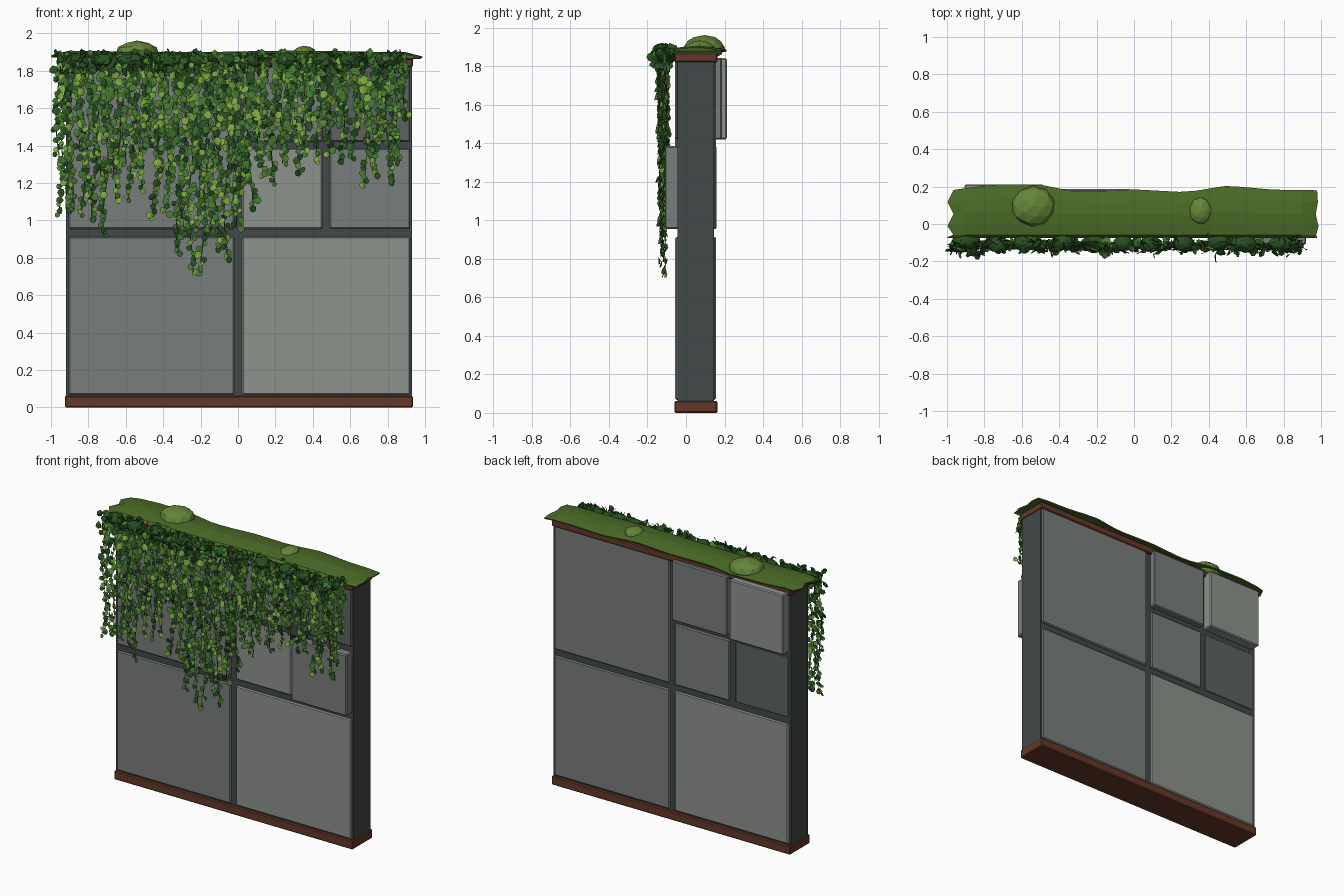
import bpy, bmesh, math, random
from mathutils import Vector, Matrix, Euler

if "Cube" in bpy.data.objects:
    bpy.data.objects.remove(bpy.data.objects["Cube"])

random.seed(7)


def mat(name, r, g, b):
    m = bpy.data.materials.new(name)
    m.diffuse_color = (r, g, b, 1)
    m.use_nodes = True
    m.node_tree.nodes["Principled BSDF"].inputs["Base Color"].default_value = m.diffuse_color
    return m


CORE = mat("dark_slate", 0.055, 0.065, 0.065)
STONE = [mat("stone_mid", 0.19, 0.21, 0.20), mat("stone_light", 0.27, 0.29, 0.26),
         mat("stone_dark", 0.11, 0.125, 0.12)]
RUST = mat("rust", 0.13, 0.04, 0.02)
MOSS = mat("moss", 0.07, 0.15, 0.02)
MOUND = mat("moss_light", 0.13, 0.24, 0.04)
LEAF = [mat("leaf_dark", 0.02, 0.08, 0.015), mat("leaf_mid", 0.06, 0.19, 0.03),
        mat("leaf_light", 0.2, 0.4, 0.05)]


def finish(bm, name, material):
    me = bpy.data.meshes.new(name)
    bm.to_mesh(me)
    bm.free()
    me.materials.append(material)
    ob = bpy.data.objects.new(name, me)
    bpy.context.collection.objects.link(ob)
    return ob


def box(name, x, y, z, material, bevel=0.0):
    bm = bmesh.new()
    bmesh.ops.create_cube(bm, size=1)
    for v in bm.verts:
        for i, (a, b) in enumerate((x, y, z)):
            v.co[i] = a if v.co[i] < 0 else b
    if bevel:
        bmesh.ops.bevel(bm, geom=bm.edges[:], offset=bevel, segments=1, affect='EDGES')
    return finish(bm, name, material)


def interp(pts, x):
    for (x0, z0), (x1, z1) in zip(pts, pts[1:]):
        if x <= x1:
            return z0 + (z1 - z0) * max(0, x - x0) / (x1 - x0)
    return pts[-1][1]


# wall core and rusty rails
box("wall_core", (-0.92, 0.93), (-0.045, 0.145), (0.005, 1.865), CORE)
box("base_rail", (-0.925, 0.935), (-0.06, 0.163), (0, 0.062), RUST, 0.006)
box("top_rail", (-0.925, 0.935), (-0.06, 0.163), (1.82, 1.87), RUST, 0.006)

# stone panels: x range, z range, surface y, stone shade
A, B, C, D = (-0.905, -0.02), (0.022, 0.92), (0.022, 0.452), (0.49, 0.92)
E, F = (-0.905, -0.485), (-0.45, -0.02)
LOW, HIGH, MID, TOP = (0.068, 0.912), (0.955, 1.84), (0.955, 1.385), (1.42, 1.842)
front = [(A, LOW, -0.056, 0), (B, LOW, -0.056, 1), (A, HIGH, -0.056, 0), (C, MID, -0.056, 1),
         (D, MID, -0.11, 0), (C, TOP, -0.056, 0), (D, TOP, -0.05, 2)]
back = [(A, LOW, 0.156, 1), (B, LOW, 0.156, 0), (B, HIGH, 0.156, 0), (E, MID, 0.149, 2),
        (F, MID, 0.158, 0), (E, TOP, 0.212, 1), (F, TOP, 0.187, 0)]
for i, (x, z, y, s) in enumerate(front):
    box(f"front_panel_{i}", x, (y, 0.0), z, STONE[s], 0.007)
for i, (x, z, y, s) in enumerate(back):
    box(f"back_panel_{i}", x, (0.1, y), z, STONE[s], 0.007)

# moss cap: a sheet with a wavy back edge and ragged ends
edge = [(-1, 0.18), (-0.75, 0.21), (-0.5, 0.21), (-0.3, 0.17), (0, 0.185),
        (0.28, 0.17), (0.5, 0.205), (0.75, 0.183), (1, 0.18)]
section = [(0, 1.868), (0.06, 1.888), (0.25, 1.897), (0.5, 1.903), (0.75, 1.897), (1, 1.884)]
bm = bmesh.new()
rows, N = [], 24
for i in range(N + 1):
    row = []
    for j, (t, z) in enumerate(section):
        x = -0.985 + 1.965 * i / N
        end = i in (0, N)
        yb = interp(edge, x)
        if end:
            x += (0.02 if j % 2 else -0.012) if i == 0 else random.uniform(-0.01, 0.015)
            z = 1.876 + 0.2 * (z - 1.876)
        row.append(bm.verts.new((x, -0.075 + (yb + 0.075) * t, z + 0.004 * math.sin(5 * x))))
    rows.append(row)
for r0, r1 in zip(rows, rows[1:]):
    for j in range(len(section) - 1):
        bm.faces.new((r0[j], r1[j], r1[j + 1], r0[j + 1]))
cap = finish(bm, "moss_cap", MOSS)
sol = cap.modifiers.new("thickness", 'SOLIDIFY')
sol.thickness, sol.offset = 0.008, -1


def blob(name, loc, size, material, jitter, sub=2):
    bm = bmesh.new()
    bmesh.ops.create_icosphere(bm, subdivisions=sub, radius=1)
    for v in bm.verts:
        v.co *= random.uniform(1 - jitter, 1 + jitter)
        v.co = Vector(c * s for c, s in zip(v.co, size)) + Vector(loc)
    return finish(bm, name, material)


# moss mounds on the cap
blob("moss_mound_large", (-0.54, 0.095, 1.895), (0.118, 0.108, 0.064), MOUND, 0.04)
blob("moss_mound_small", (0.355, 0.07, 1.895), (0.062, 0.075, 0.038), MOUND, 0.04)

# dark ivy clumps along the top front edge
for i in range(11):
    x = -0.9 + i * 0.168 + random.uniform(-0.02, 0.02)
    blob(f"ivy_clump_{i}", (x, -0.1 + random.uniform(-0.01, 0.01), 1.855),
         (random.uniform(0.05, 0.08), 0.045, random.uniform(0.033, 0.045)), LEAF[0], 0.08)

# leaves: two quads folded along the midrib, hanging down from the stem point
leaves = [bmesh.new() for _ in LEAF]
SHAPE = [(0, 0, 0), (-0.5, 0.12, -0.3), (-0.38, 0.1, -0.85), (0, 0, -1.05),
         (0.4, 0.1, -0.8), (0.5, 0.12, -0.25)]


def leaf(shade, loc, size, tilt, yaw, roll):
    m = Matrix.Translation(loc) @ Euler((tilt, roll, yaw)).to_matrix().to_4x4()
    v = [leaves[shade].verts.new(m @ (Vector(p) * size)) for p in SHAPE]
    leaves[shade].faces.new((v[0], v[1], v[2], v[3]))
    leaves[shade].faces.new((v[0], v[3], v[4], v[5]))


def spread(a):
    return random.uniform(-a, a)


# lowest point of the curtain along x
bottom = [(-0.96, 1.0), (-0.94, 0.9), (-0.85, 1.0), (-0.73, 0.85), (-0.6, 1.08), (-0.45, 0.98),
          (-0.35, 0.85), (-0.25, 0.64), (-0.15, 0.72), (-0.03, 0.76), (0.04, 0.95), (0.1, 1.1),
          (0.25, 1.2), (0.42, 1.27), (0.55, 1.28), (0.7, 1.13), (0.84, 1.17), (0.92, 1.38)]
stems = bmesh.new()
x = -0.96
k = 0
while x < 0.9:
    low = interp(bottom, x) + (0, 0.28, 0.1, 0.4)[k % 4] * random.uniform(0.4, 1)
    low = min(low, 1.5)
    z, y0, ph = 1.86, -0.12 + spread(0.012), random.uniform(0, 6)
    last = None
    while z > low + 0.03:
        f = (z - low) / (1.86 - low)
        px = x + 0.014 * math.sin(9 * z + ph)
        # thin stem ribbon behind the leaves
        cur = [stems.verts.new((px + d, y0 + 0.008, z)) for d in (-0.003, 0.003)]
        if last:
            stems.faces.new((last[0], cur[0], cur[1], last[1]))
        last = cur
        shade = random.choices((0, 1, 2), (0.25, 0.5, 0.25))[0]
        size = random.uniform(0.032, 0.05) * (0.8 + 0.25 * f)
        leaf(shade, (px + spread(0.016), y0 + spread(0.014), z + 0.01), size,
             spread(0.45), spread(0.6), spread(0.7))
        z -= random.uniform(0.017, 0.03)
    x += random.uniform(0.026, 0.038)
    k += 1
finish(stems, "ivy_stems", LEAF[0])

# bushy ruff of leaves over the top edge
for i in range(420):
    x = random.uniform(-0.97, 0.9)
    a = random.uniform(-0.6, 3.0)
    r = random.uniform(0.6, 1.0)
    loc = (x, -0.105 - 0.07 * r * math.sin(a) * random.random(), 1.85 + 0.055 * r * math.cos(a))
    leaf(random.choices((0, 1), (0.6, 0.4))[0], loc, random.uniform(0.03, 0.05),
         spread(1.3), spread(1.2), spread(1.5))
for bm, name in zip(leaves, ("ivy_leaves_dark", "ivy_leaves_mid", "ivy_leaves_light")):
    finish(bm, name, LEAF[leaves.index(bm)])
